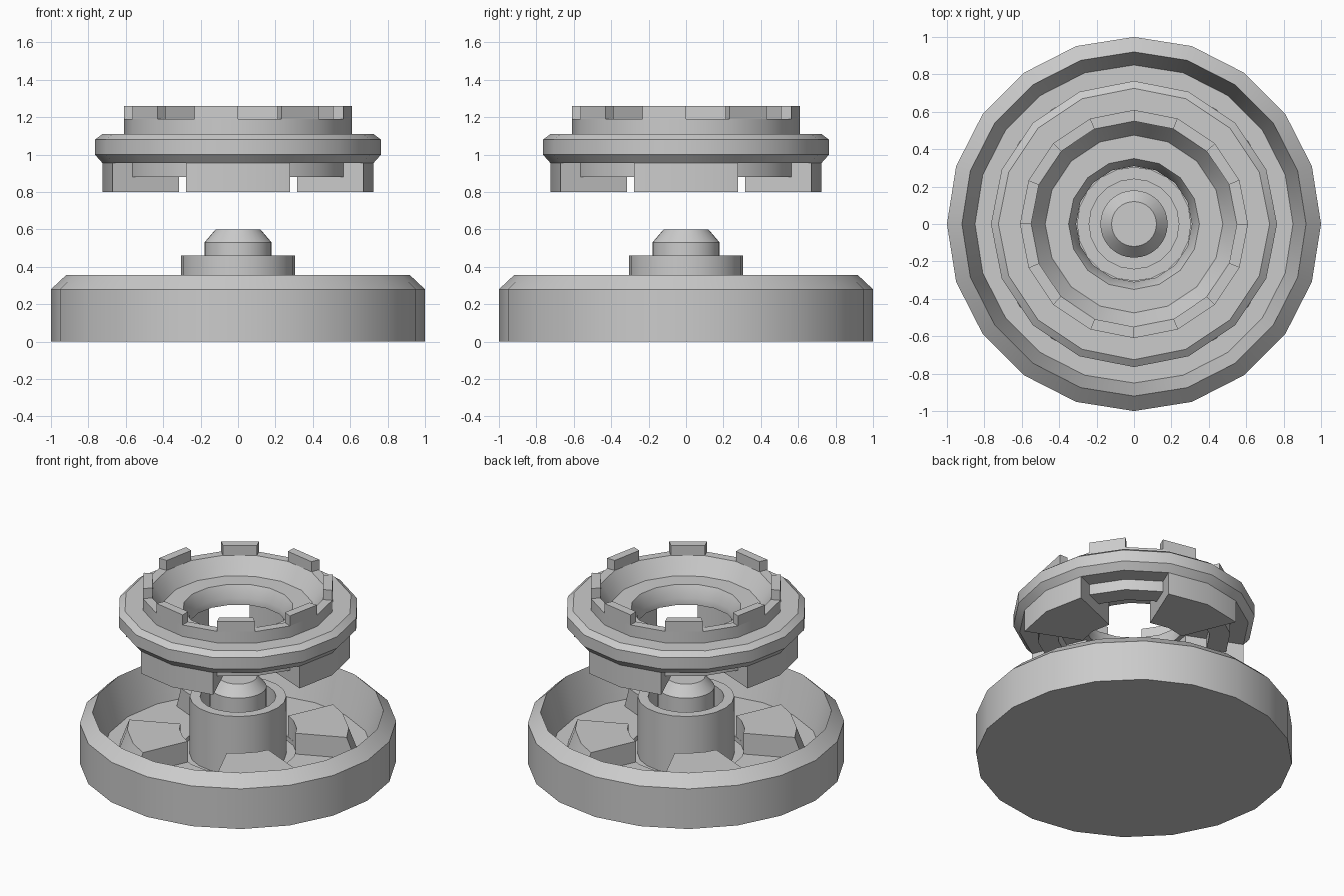
import bpy, bmesh
from math import cos, sin, radians, pi

if "Cube" in bpy.data.objects:
    bpy.data.objects.remove(bpy.data.objects["Cube"])


def finish(name, bm):
    bmesh.ops.remove_doubles(bm, verts=bm.verts, dist=1e-5)
    bmesh.ops.dissolve_limit(bm, angle_limit=radians(0.5), verts=bm.verts, edges=bm.edges)
    bmesh.ops.recalc_face_normals(bm, faces=bm.faces)
    me = bpy.data.meshes.new(name)
    bm.to_mesh(me)
    bm.free()
    ob = bpy.data.objects.new(name, me)
    bpy.context.collection.objects.link(ob)
    bpy.ops.object.select_all(action='DESELECT')
    ob.select_set(True)
    bpy.context.view_layer.objects.active = ob
    bpy.ops.object.shade_smooth_by_angle(angle=radians(30))
    return ob


def lathe(name, profile, sides, closed=False):
    """Spin an (r, z) profile around z; open profiles start and end on the axis."""
    bm = bmesh.new()
    rings = [[bm.verts.new((r * cos(2 * pi * i / sides), r * sin(2 * pi * i / sides), z))
              for i in range(sides)] for r, z in profile]
    pairs = list(zip(rings, rings[1:]))
    if closed:
        pairs.append((rings[-1], rings[0]))
    for a, b in pairs:
        for i in range(sides):
            j = (i + 1) % sides
            bm.faces.new((a[i], a[j], b[j], b[i]))
    return finish(name, bm)


def sectors(name, starts, angles, r_in, r_out, z0, z1, r_top=None):
    """Repeat a ring-sector block; r_top lets the outer wall lean inwards."""
    bm = bmesh.new()
    for s in starts:
        lo, hi = [[bm.verts.new((r * cos(radians(s + a)), r * sin(radians(s + a)), z))
                   for r, a in [(ro, a) for a in angles] + [(r_in, a) for a in angles[::-1]]]
                  for z, ro in ((z0, r_out), (z1, r_top or r_out))]
        bm.faces.new(lo[::-1])
        bm.faces.new(hi)
        for i in range(len(lo)):
            j = (i + 1) % len(lo)
            bm.faces.new((lo[i], lo[j], hi[j], hi[i]))
    return finish(name, bm)


# Base dish with a chamfered rim and a shallow trough around the hub
lathe("base_dish", [(0, 0), (1, 0), (1, 0.28), (0.92, 0.355), (0.85, 0.09),
                    (0.37, 0.09), (0.37, 0.06), (0, 0.06)], 20)
# Clutch blocks on the dish floor, outer walls leaning in
sectors("base_blocks", [45, 135, 225, 315], [-21, -9, 9, 21], 0.37, 0.757, 0.08, 0.235, 0.70)
# Hub sleeve and centre pin
lathe("hub_sleeve", [(0.305, 0.05), (0.305, 0.46), (0.24, 0.46), (0.24, 0.05)], 20, True)
lathe("centre_pin", [(0, 0.05), (0.18, 0.05), (0.18, 0.53), (0.12, 0.60), (0, 0.60)], 32)

# Floating clutch ring
lathe("clutch_ring", [(0.725, 0.955), (0.765, 1.0), (0.765, 1.08), (0.725, 1.11),
                      (0.61, 1.11), (0.61, 1.19), (0.55, 1.19), (0.475, 1.08),
                      (0.35, 1.08), (0.31, 1.0), (0.31, 0.955), (0.48, 0.955),
                      (0.48, 0.88), (0.61, 0.88), (0.61, 0.955)], 16, True)
# Crown teeth above, four driving lugs below
sectors("crown_teeth", [22.5 + 45 * k for k in range(8)], [0, 22.5], 0.55, 0.61, 1.185, 1.26)
sectors("ring_lugs", range(0, 360, 90), [-22.5, 0, 22.5], 0.34, 0.725, 0.80, 0.96)
